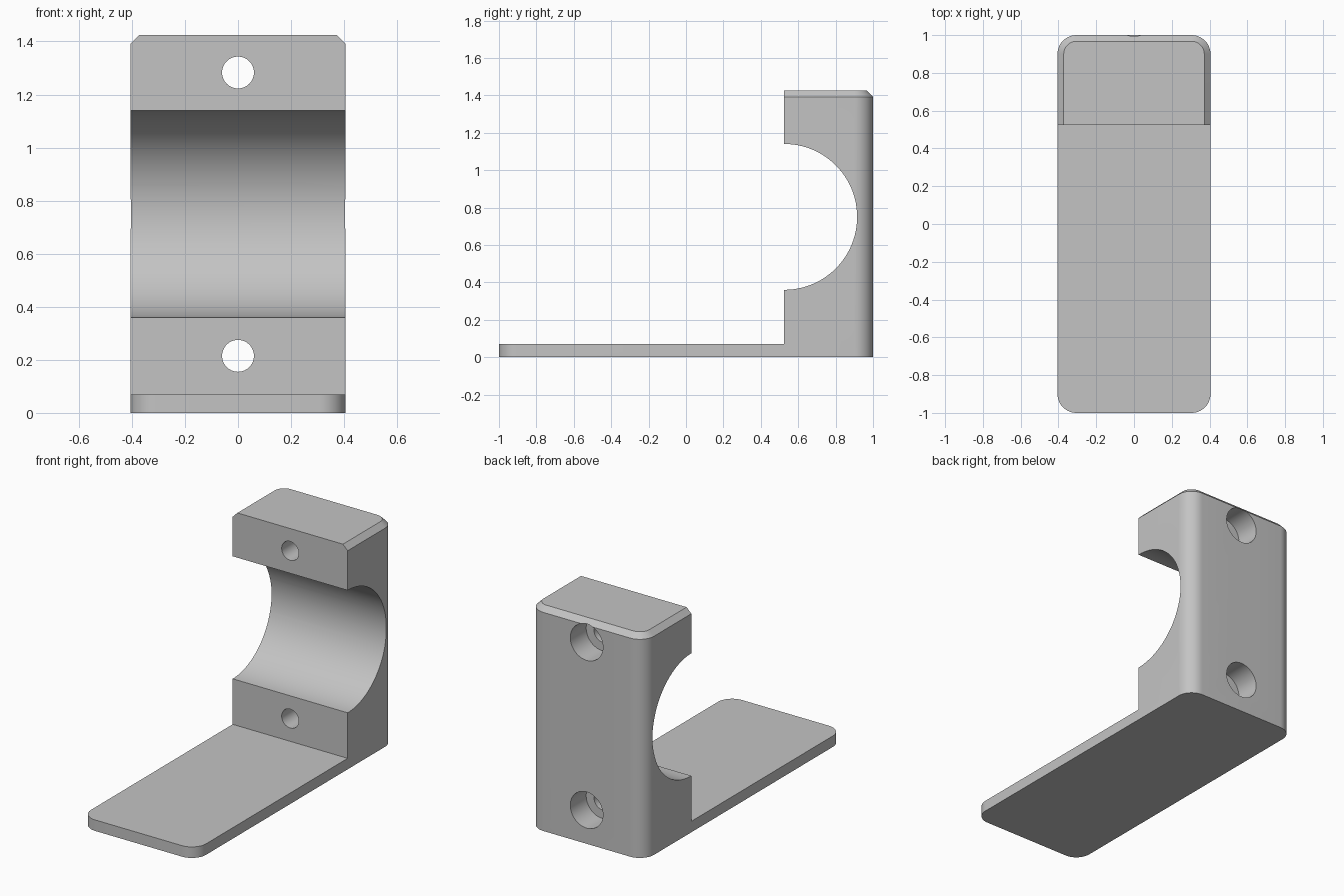
import bpy, bmesh
from math import radians, cos, sin
from mathutils import Matrix

cube = bpy.data.objects.get("Cube")
if cube:
    bpy.data.objects.remove(cube, do_unlink=True)

# Single grey colour
grey = bpy.data.materials.new("plain_grey")
grey.use_nodes = True
colour = (0.55, 0.55, 0.55, 1)
grey.diffuse_color = colour
grey.node_tree.nodes["Principled BSDF"].inputs["Base Color"].default_value = colour

HALF_W, HEIGHT, PLATE, FACE_Y = 0.405, 1.425, 0.07, 0.525
CORNER, CHAMFER = 0.1, 0.033
BORE_Z, BORE_R = 0.75, 0.39


def make_object(name, bm):
    bmesh.ops.recalc_face_normals(bm, faces=bm.faces)
    mesh = bpy.data.meshes.new(name)
    bm.to_mesh(mesh)
    bm.free()
    mesh.materials.append(grey)
    obj = bpy.data.objects.new(name, mesh)
    bpy.context.collection.objects.link(obj)
    return obj


def rounded_ring(bm, inset, z, steps=12):
    """Rounded rectangular footprint, shrunk by inset."""
    r, ring = CORNER - inset, []
    centres = [(1, 1), (-1, 1), (-1, -1), (1, -1)]
    for q, (sx, sy) in enumerate(centres):
        for i in range(steps + 1):
            a = radians(90 * (q + i / steps))
            ring.append(bm.verts.new((sx * (HALF_W - CORNER) + r * cos(a),
                                      sy * (1 - CORNER) + r * sin(a), z)))
    return ring


def cylinder_cutter(name, radius, depth, location, rotation):
    bm = bmesh.new()
    bmesh.ops.create_cone(bm, cap_ends=True, segments=96, radius1=radius,
                          radius2=radius, depth=depth,
                          matrix=Matrix.Translation(location) @ rotation)
    return make_object(name, bm)


# Body: rounded footprint raised to a chamfered top
bm = bmesh.new()
rings = [rounded_ring(bm, *level) for level in
         ((0, 0), (0, HEIGHT - CHAMFER), (CHAMFER, HEIGHT))]
for low, high in zip(rings, rings[1:]):
    for i in range(len(low)):
        j = (i + 1) % len(low)
        bm.faces.new((low[i], low[j], high[j], high[i]))
bm.faces.new(rings[0])
bm.faces.new(rings[-1])
body = make_object("clamp_bracket", bm)

# Space in front of the upright, above the base plate
bm = bmesh.new()
bmesh.ops.create_cube(bm, size=1)
bmesh.ops.scale(bm, verts=bm.verts, vec=(2, 2, 2))
bmesh.ops.translate(bm, verts=bm.verts, vec=(0, FACE_Y - 1, PLATE + 1))
cutters = [make_object("front_space_cutter", bm)]

# Half-round saddle, then stepped screw holes
along_x = Matrix.Rotation(radians(90), 4, 'Y')
along_y = Matrix.Rotation(radians(90), 4, 'X')
cutters.append(cylinder_cutter("saddle_cutter", BORE_R, 2,
                               (0, FACE_Y, BORE_Z), along_x))
for label, z in (("lower", 0.215), ("upper", 1.283)):
    cutters.append(cylinder_cutter(label + "_screw_cutter", 0.06, 1,
                                   (0, 0.8, z), along_y))
    cutters.append(cylinder_cutter(label + "_head_cutter", 0.115, 0.32,
                                   (0, 1, z), along_y))

bpy.ops.object.select_all(action='DESELECT')
bpy.context.view_layer.objects.active = body
body.select_set(True)
for cutter in cutters:
    cutter.hide_render = True
    mod = body.modifiers.new(cutter.name, 'BOOLEAN')
    mod.operation, mod.solver, mod.object = 'DIFFERENCE', 'EXACT', cutter
    bpy.ops.object.modifier_apply(modifier=mod.name)
for cutter in cutters:
    bpy.data.objects.remove(cutter, do_unlink=True)

bpy.ops.object.shade_smooth_by_angle(angle=radians(30))
